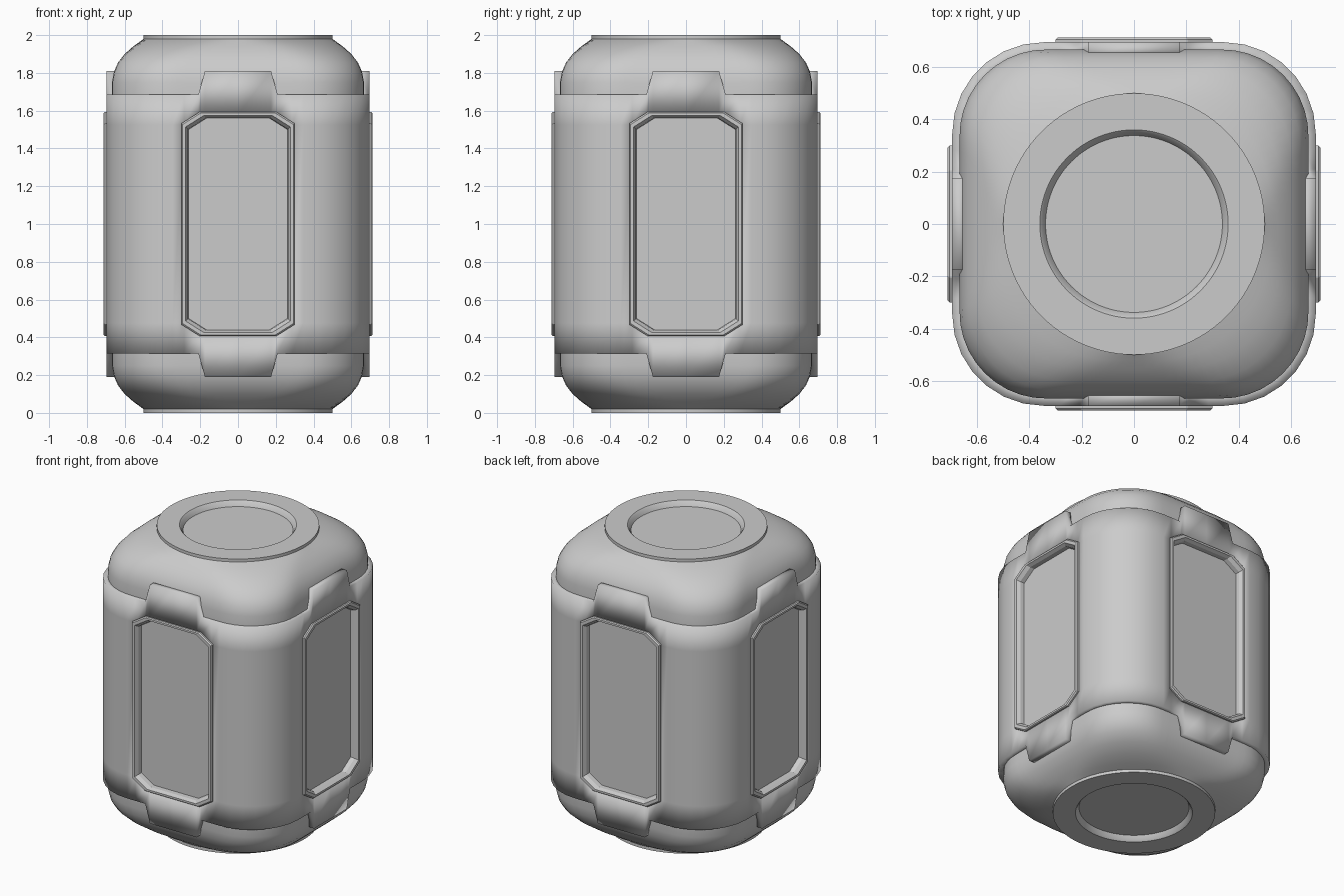
import bpy, bmesh, math
from mathutils import Matrix, Vector

if "Cube" in bpy.data.objects:
    bpy.data.objects.remove(bpy.data.objects["Cube"])

grey = bpy.data.materials.new("light_grey")
grey.diffuse_color = (0.6, 0.6, 0.6, 1)
grey.use_nodes = True
grey.node_tree.nodes["Principled BSDF"].inputs["Base Color"].default_value = grey.diffuse_color


def finish(name, bm, angle=32):
    bmesh.ops.recalc_face_normals(bm, faces=bm.faces)
    me = bpy.data.meshes.new(name)
    bm.to_mesh(me)
    bm.free()
    ob = bpy.data.objects.new(name, me)
    bpy.context.collection.objects.link(ob)
    me.materials.append(grey)
    bpy.ops.object.select_all(action='DESELECT')
    ob.select_set(True)
    bpy.context.view_layer.objects.active = ob
    bpy.ops.object.shade_smooth_by_angle(angle=math.radians(angle))
    return ob


def loft(bm, rings):
    loops = [[bm.verts.new(p) for p in r] for r in rings]
    for a, b in zip(loops, loops[1:]):
        n = len(a)
        for i in range(n):
            bm.faces.new((a[i], a[(i + 1) % n], b[(i + 1) % n], b[i]))
    return loops


def rounded_radius(t, h, r):
    # distance from the centre to a rounded square along angle t
    c, s = abs(math.cos(t)), abs(math.sin(t))
    if c < s:
        c, s = s, c
    k = h - r
    if h * s / c <= k:
        return h / c
    d = k * (c + s)
    return d + math.sqrt(max(0, d * d - 2 * k * k + r * r))


# Core: rounded square drum flowing into round end discs with dished centres
half = [(0.60, 0.30, 0.62), (0.667, 0.33, 0.66), (0.667, 0.33, 0.75),
        (0.657, 0.33, 0.805), (0.635, 0.335, 0.855), (0.60, 0.35, 0.90),
        (0.555, 0.385, 0.94), (0.52, 0.44, 0.965), (0.50, 0.50, 0.98),
        (0.50, 0.50, 1.0), (0.36, 0.36, 1.0), (0.352, 0.352, 0.993),
        (0.338, 0.338, 0.965)]
profile = [(h, r, 1 - z) for h, r, z in reversed(half)] + [(h, r, 1 + z) for h, r, z in half]
N = 96
rings = []
for h, r, z in profile:
    ring = []
    for i in range(N):
        t = 2 * math.pi * i / N
        d = rounded_radius(t, h, r)
        ring.append((d * math.cos(t), d * math.sin(t), z))
    rings.append(ring)
bm = bmesh.new()
loops = loft(bm, rings)
bm.faces.new(loops[0])
bm.faces.new(loops[-1])
finish("core_drum", bm)

# Outer shell: wrapped columns with tabs above and below and a window per side
H, R = 0.695, 0.35
xs = [-0.345, -0.285, -0.21, -0.175, 0, 0.175, 0.21, 0.285, 0.345]
columns = []
for side in range(4):
    rot = Matrix.Rotation(side * math.pi / 2, 3, 'Z')
    for x in xs:
        a = abs(x)
        top = 0.81 if a < 0.18 else 0.685
        gap = 0.58 - min(0.055, max(0, (a - 0.2) * 0.65))
        columns.append((rot @ Vector((x, -H, 0)), top, gap, a < 0.29))
    for k in range(1, 7):
        t = -math.pi / 2 + k * math.pi / 14
        p = Vector((H - R + R * math.cos(t), -(H - R) + R * math.sin(t), 0))
        columns.append((rot @ p, 0.685, 0.525, False))
bm = bmesh.new()
cv = [[bm.verts.new((p.x, p.y, 1 + z)) for z in (-top, -gap, gap, top)]
      for p, top, gap, _ in columns]
for i in range(len(cv)):
    j = (i + 1) % len(cv)
    for k in range(3):
        if k == 1 and columns[i][3] and columns[j][3]:
            continue
        bm.faces.new((cv[i][k], cv[j][k], cv[j][k + 1], cv[i][k + 1]))
shell = finish("outer_shell", bm)
mod = shell.modifiers.new("thickness", 'SOLIDIFY')
mod.thickness = 0.06
mod.offset = -1


# Window frames: raised octagonal rims with sunken panels
def octagon(w, h, y, cx=0.095, cz=0.06):
    q = [(w, h - cz), (w - cx, h)]
    pts = q + [(-x, z) for x, z in reversed(q)]
    pts += [(-x, -z) for x, z in pts]
    return [(x, -y, 1 + z) for x, z in pts]


for side, label in enumerate(("front", "right", "back", "left")):
    bm = bmesh.new()
    loops = loft(bm, [octagon(0.30, 0.592, 0.66), octagon(0.30, 0.592, 0.705),
                      octagon(0.293, 0.587, 0.712), octagon(0.277, 0.574, 0.712),
                      octagon(0.265, 0.563, 0.69), octagon(0.262, 0.56, 0.662)])
    bm.faces.new(loops[-1])
    bm.faces.new(loops[0])
    bmesh.ops.translate(bm, verts=loops[0], vec=(0, 0.02, 0))
    bmesh.ops.rotate(bm, verts=bm.verts, cent=(0, 0, 0),
                     matrix=Matrix.Rotation(side * math.pi / 2, 3, 'Z'))
    finish(label + "_panel", bm, 20)
